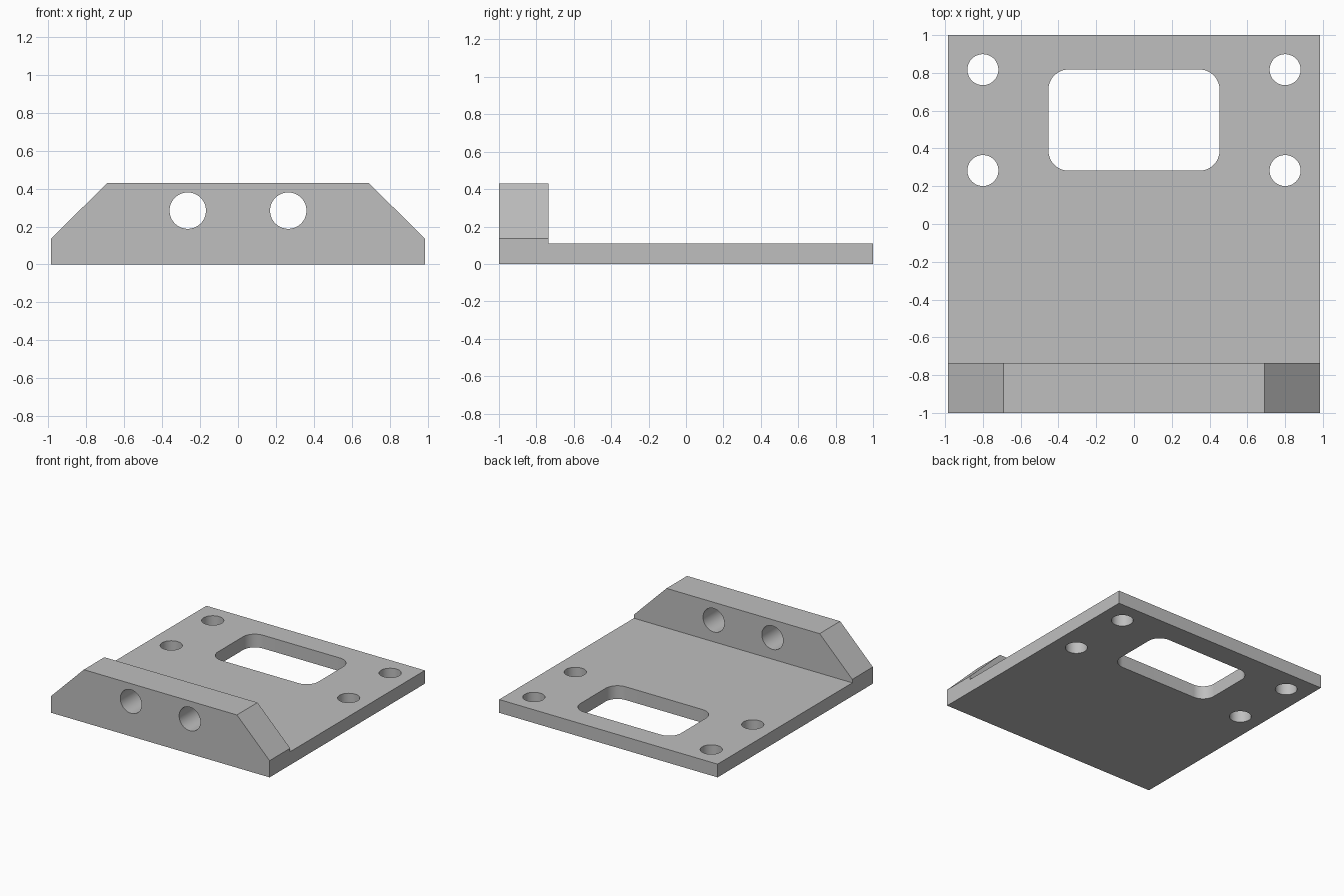
import bpy, bmesh
from math import pi, sin, cos
from mathutils import Vector

if "Cube" in bpy.data.objects:
    bpy.data.objects.remove(bpy.data.objects["Cube"], do_unlink=True)

HALF_W, PLATE_T = 0.985, 0.108
FLANGE_BACK, FLANGE_H = -0.735, 0.43

grey = bpy.data.materials.new("plain grey")
grey.use_nodes = True
colour = (0.52, 0.52, 0.52, 1)
grey.diffuse_color = colour
grey.node_tree.nodes["Principled BSDF"].inputs["Base Color"].default_value = colour


def prism(name, points, travel):
    """Extrude a closed outline of 3D points along a vector."""
    bm = bmesh.new()
    face = bm.faces.new([bm.verts.new(p) for p in points])
    new = bmesh.ops.extrude_face_region(bm, geom=[face])["geom"]
    verts = [v for v in new if isinstance(v, bmesh.types.BMVert)]
    bmesh.ops.translate(bm, verts=verts, vec=Vector(travel))
    bmesh.ops.recalc_face_normals(bm, faces=bm.faces)
    mesh = bpy.data.meshes.new(name)
    bm.to_mesh(mesh)
    bm.free()
    mesh.materials.append(grey)
    obj = bpy.data.objects.new(name, mesh)
    bpy.context.collection.objects.link(obj)
    return obj


def arc(cx, cy, r, start, sweep, n):
    return [(cx + r * cos(start + sweep * i / n), cy + r * sin(start + sweep * i / n))
            for i in range(n + 1)]


# L-shaped body: base plate with an upright front flange
section = [(-1, 0), (1, 0), (1, PLATE_T), (FLANGE_BACK, PLATE_T),
           (FLANGE_BACK, FLANGE_H), (-1, FLANGE_H)]
body = prism("mounting_bracket", [(-HALF_W, y, z) for y, z in section], (2 * HALF_W, 0, 0))

cutters = []
for s in (-1, 1):
    # Sloping flange shoulders
    slope = [(0.59, 0.53), (1.085, 0.037), (1.2, 0.037), (1.2, 0.53)]
    slope = [(0.59, 0.53), (1.085, 0.0365), (1.2, 0.0365), (1.2, 0.53)]
    shoulder = prism("shoulder_cutter", [(s * x, -1.1, z) for x, z in slope],
                     (0, FLANGE_BACK + 1.1, 0))
    cutters.append(shoulder)
    # Flange holes
    ring = arc(s * 0.265, 0.284, 0.096, 0, 2 * pi, 64)[:-1]
    cutters.append(prism("flange_hole_cutter", [(x, -1.1, z) for x, z in ring], (0, 0.5, 0)))
    # Plate holes
    for y in (0.283, 0.817):
        ring = arc(s * 0.8, y, 0.082, 0, 2 * pi, 64)[:-1]
        cutters.append(prism("plate_hole_cutter", [(x, v, -0.1) for x, v in ring], (0, 0, 0.4)))

# Rounded rectangular window
r, window = 0.107, []
for i, (sx, sy) in enumerate([(1, 1), (-1, 1), (-1, -1), (1, -1)]):
    window += arc(sx * (0.453 - r), 0.55 + sy * (0.268 - r), r, i * pi / 2, pi / 2, 16)
cutters.append(prism("window_cutter", [(x, y, -0.1) for x, y in window], (0, 0, 0.4)))

# Cut the openings, then discard the cutters
bpy.ops.object.select_all(action="DESELECT")
bpy.context.view_layer.objects.active = body
body.select_set(True)
for cutter in cutters:
    cutter.hide_render = True
    mod = body.modifiers.new("cut", "BOOLEAN")
    mod.operation, mod.solver, mod.object = "DIFFERENCE", "EXACT", cutter
    bpy.ops.object.modifier_apply(modifier=mod.name)
    bpy.data.objects.remove(cutter, do_unlink=True)

bpy.ops.object.shade_smooth_by_angle(angle=pi / 6)
